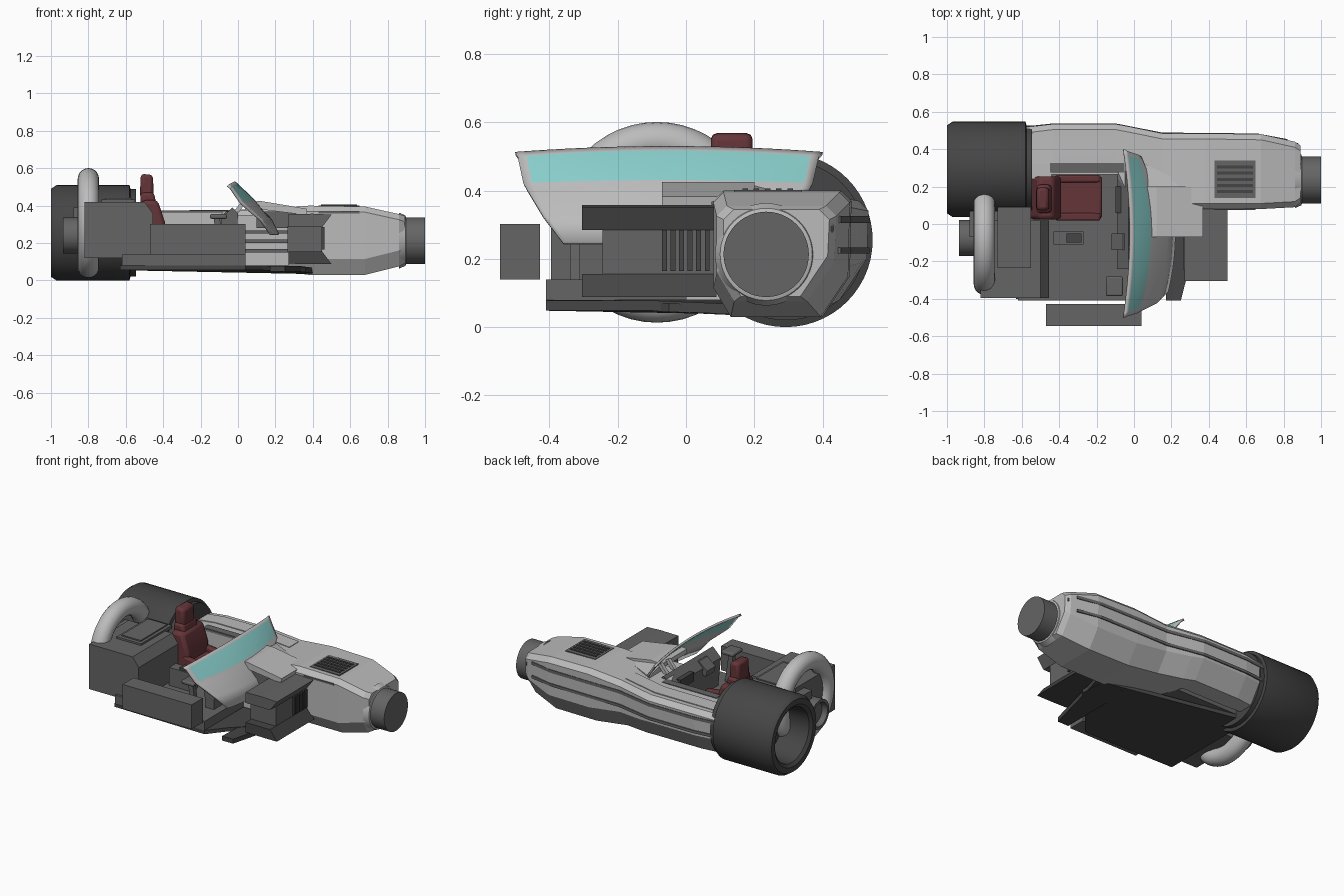
import bpy, bmesh, math

if "Cube" in bpy.data.objects:
    bpy.data.objects.remove(bpy.data.objects["Cube"])


def material(name, rgb):
    m = bpy.data.materials.new(name)
    m.diffuse_color = (*rgb, 1)
    m.use_nodes = True
    m.node_tree.nodes["Principled BSDF"].inputs["Base Color"].default_value = m.diffuse_color
    return m


DARK = material("dark_grey", (0.13, 0.13, 0.13))
BLACK = material("charcoal", (0.06, 0.06, 0.06))
RED = material("dark_red", (0.13, 0.035, 0.04))
GLASS = material("teal_glass", (0.25, 0.62, 0.6))
LIGHT = material("light_grey", (0.5, 0.5, 0.5))


def finish(name, bm, mat, bevel=0, smooth=False):
    bmesh.ops.recalc_face_normals(bm, faces=bm.faces)
    me = bpy.data.meshes.new(name)
    bm.to_mesh(me)
    bm.free()
    ob = bpy.data.objects.new(name, me)
    bpy.context.collection.objects.link(ob)
    me.materials.append(mat)
    if bevel:
        b = ob.modifiers.new("bevel", 'BEVEL')
        b.width, b.segments = bevel, 2
    if smooth:
        bpy.ops.object.select_all(action='DESELECT')
        ob.select_set(True)
        bpy.context.view_layer.objects.active = ob
        bpy.ops.object.shade_smooth_by_angle(angle=math.radians(35))
    return ob


def loft(name, rings, mat, bevel=0, smooth=False):
    """Skin a list of closed point rings and cap both ends."""
    bm = bmesh.new()
    vs = [[bm.verts.new(p) for p in r] for r in rings]
    n = len(vs[0])
    for a, b in zip(vs, vs[1:]):
        for i in range(n):
            bm.faces.new((a[i], a[(i + 1) % n], b[(i + 1) % n], b[i]))
    bm.faces.new(vs[0])
    bm.faces.new(vs[-1])
    return finish(name, bm, mat, bevel, smooth)


def prism(name, pts, y0, y1, mat=DARK, bevel=0):
    """Extrude an xz profile along y."""
    return loft(name, [[(x, y, z) for x, z in pts] for y in (y0, y1)], mat, bevel, bevel > 0)


def box(name, x0, x1, y0, y1, z0, z1, mat=DARK, bevel=0):
    return prism(name, [(x0, z0), (x1, z0), (x1, z1), (x0, z1)], y0, y1, mat, bevel)


def lathe_x(name, prof, cy, cz, mat=DARK, n=48):
    """Turn an (x, radius) profile about an axis along x."""
    rings = [[(x, cy + r * math.cos(2 * math.pi * i / n), cz + r * math.sin(2 * math.pi * i / n))
              for i in range(n)] for x, r in prof]
    return loft(name, rings, mat, 0, True)


def hull_ring(x, y0, y1, z0, z1, c, d):
    """Eight-sided hull section with a tall lower chamfer on the outer side."""
    return [(x, y0 + c, z1), (x, y1 - c, z1), (x, y1, z1 - c), (x, y1 - .005, z0 + d * 1.4),
            (x, y1 - d, z0), (x, y0 + d * .6, z0), (x, y0, z0 + d), (x, y0, z1 - c)]


# Main hull on the +y side, running the full length
hull = [(-.60, .29, .515, .08, .36), (-.43, .28, .535, .08, .37), (-.10, .28, .535, .08, .37),
        (-.02, .10, .52, .07, .373), (.15, .08, .485, .06, .38), (.38, .08, .485, .03, .40),
        (.68, .08, .48, .03, .395), (.86, .09, .44, .075, .355), (.89, .11, .42, .09, .345)]
loft("main_hull", [hull_ring(*s, .03, .085) for s in hull], LIGHT)
# Dark rails following the outer hull side, and a raised top strip
side = [(-.58, .518), (-.43, .534), (-.1, .534), (.15, .485), (.66, .48), (.82, .45)]
for name, z, h in (("upper_side_rail", .305, .02), ("lower_side_rail", .215, .018)):
    loft(name, [[(x, y - .02, z), (x, y + .004, z), (x, y + .004, z + h), (x, y - .02, z + h)]
                for x, y in side], DARK)
loft("top_trim", [[(x, y - .16, z), (x, y - .06, z), (x, y - .06, z + .012), (x, y - .16, z + .012)]
                  for (x, y), z in zip(side[:4], (.353, .363, .364, .372))], LIGHT)
# Hull inner rim beside the cockpit
box("cockpit_side_wall", -.45, -.05, .265, .325, .14, .365, LIGHT)
box("cockpit_side_rim", -.45, -.05, .275, .325, .36, .374, DARK)
box("cockpit_rear_rim", -.57, -.44, .24, .32, .25, .37, LIGHT)
lathe_x("side_pipe", [(.78, .024), (.875, .024), (.88, .018)], .41, .29, DARK, 20)
box("side_pipe_clamp", .82, .84, .385, .435, .25, .31)

# Nose cap and collar
lathe_x("nose_collar", [(.86, .15), (.895, .135), (.90, .12)], .235, .213, LIGHT)
lathe_x("nose_cap", [(.88, .125), (1.0, .125)], .235, .213)

# Rear engine drum with recessed back
lathe_x("engine_drum", [(-.80, .165), (-.985, .18), (-1.0, .2), (-1.0, .235), (-.97, .255),
                        (-.58, .255), (-.575, .235), (-.545, .235), (-.545, .12)], .292, .255, BLACK, 56)

# Rear machinery box with lid and exhaust
prism("rear_box", [(-.82, .12), (-.455, .12), (-.455, .36), (-.50, .42), (-.82, .42)], -.395, .02)
box("rear_box_inner", -.88, -.58, -.07, .07, .16, .39)
box("rear_lid", -.73, -.55, -.235, .09, .41, .432, DARK)
box("rear_lid_panel", -.71, -.57, -.21, .07, .43, .44, DARK)
lathe_x("exhaust", [(-.90, .07), (-.935, .078), (-.935, .097), (-.80, .097)], -.075, .24)

# Large looped pipe
bpy.ops.mesh.primitive_torus_add(major_radius=.237, minor_radius=.057, major_segments=48,
                                 minor_segments=20, location=(-.80, -.085, .307),
                                 rotation=(0, math.pi / 2, 0))
pipe = bpy.context.object
pipe.name = "loop_pipe"
pipe.data.materials.append(LIGHT)
bpy.ops.object.shade_smooth_by_angle(angle=math.radians(40))

# Floor and underside
box("cockpit_floor", -.62, .04, -.41, .30, .08, .14)
loft("underside_plate", [[(-.63, -.40, z), (.04, -.41, z), (.13, -.30, z), (.36, -.05, z - .01),
                          (.36, .14, z - .02), (-.55, .30, z), (-.63, .2, z)] for z in (.055, .08)], BLACK)
box("side_box", -.47, .04, -.545, -.428, .14, .302)
box("hull_inner_wall", -.02, .27, .0, .12, .08, .35, LIGHT)
for i, z in enumerate((.15, .20, .25)):
    box(f"inner_wall_rib_{i}", 0, .27, -.012, .02, z, z + .018)

# Front intake block with flared upper and lower lips
box("intake_core", .265, .45, -.245, .09, .15, .29)
prism("intake_upper_lip", [(.27, .285), (.45, .285), (.50, .352), (.40, .357), (.27, .355)],
      -.305, .085)
prism("intake_lower_lip", [(.27, .155), (.45, .155), (.50, .088), (.40, .088), (.27, .09)], -.305, .09, BLACK)
for i in range(6):
    y = -.07 + i * .025
    box(f"intake_rib_{i}", .44, .462, y, y + .014, .165, .285, BLACK)
loft("lower_blade", [[(.17, -.41, z), (.25, -.41, z), (.33, -.1, z), (.40, .13, z - .01), (.18, .13, z - .01)]
                     for z in (.048, .078)], BLACK)

# Deck panel in front of the windshield
prism("deck_panel", [(.04, .39), (.365, .35), (.37, .383), (.12, .425), (.04, .42)], -.07, .20, LIGHT)
loft("deck_wedge", [[(.04, y, .37), (.365, y2, .37), (.365, y2, z2), (.04, y, z)]
                    for y, y2, z, z2 in ((.199, .15, .42, .383), (.33, .17, .385, .384))], LIGHT)
box("deck_support", .10, .34, -.06, .10, .28, .37)

# Top vent with slats
box("vent_frame", .43, .65, .14, .34, .385, .402, DARK)
for i in range(5):
    y = .165 + i * .033
    box(f"vent_slat_{i}", .445, .635, y, y + .016, .40, .406, BLACK)
box("hull_side_slot", .43, .65, .075, .10, .357, .368)

# Wraparound windshield: teal glass in a pale frame that runs down into a cowl
rows = [(-.50, .40, -.02, .035, .508, .017), (-.492, .388, -.005, .035, .495, .017),
        (-.475, .37, .085, .08, .418, .008), (-.465, .36, .10, .08, .40, .005),
        (-.42, .02, .175, .08, .325, 0), (-.36, -.03, .215, .08, .245, 0)]
bm = bmesh.new()
N = 34
grid = []
for y0, y1, xc, d, z, arch in rows:
    line = []
    for i in range(N + 1):
        u = i / N
        y = y0 + (y1 - y0) * u
        line.append(bm.verts.new((xc - d * ((y + .05) / .45) ** 2, y, z + arch * 4 * u * (1 - u))))
    grid.append(line)
for r in range(len(rows) - 1):
    for i in range(N):
        f = bm.faces.new((grid[r][i], grid[r][i + 1], grid[r + 1][i + 1], grid[r + 1][i]))
        f.material_index = int(r == 1 and 1 <= i < N - 1)
shield = finish("windshield", bm, LIGHT, 0, True)
shield.data.materials.append(GLASS)
mod = shield.modifiers.new("thickness", 'SOLIDIFY')
mod.thickness, mod.offset = .014, 0

# Windshield struts, dashboard and controls
for i, y in enumerate((.12, .20)):
    prism(f"shield_strut_{i}", [(-.03, .36), (.0, .36), (.05, .425), (.03, .435)], y, y + .025, LIGHT)
prism("dashboard", [(-.07, .14), (-.01, .14), (.0, .36), (-.03, .39), (-.09, .33)], -.24, .28)
box("dash_screen", -.10, -.06, .06, .20, .29, .35, BLACK)
prism("dash_arm", [(-.11, .28), (-.03, .31), (-.02, .37), (-.06, .37), (-.12, .32)], -.14, -.05)
box("side_console", -.43, -.27, -.11, -.04, .14, .26)
box("console_panel", -.36, -.28, -.10, -.05, .255, .275, BLACK)
prism("control_stick", [(-.11, .14), (-.07, .14), (-.10, .35), (-.13, .34)], -.34, -.31)
box("control_grip", -.15, -.06, -.385, -.28, .33, .355, DARK, .008)

# Seat
box("seat_cushion", -.42, -.17, .03, .255, .16, .25, RED, .015)
for i, y in enumerate((.018, .222)):
    prism(f"seat_bolster_{i}", [(-.42, .17), (-.18, .17), (-.18, .255), (-.42, .285)], y, y + .04, RED, .01)
prism("seat_back", [(-.53, .18), (-.39, .18), (-.39, .31), (-.43, .43), (-.51, .43), (-.56, .31)],
      .025, .255, RED, .02)
prism("seat_neck", [(-.52, .40), (-.43, .38), (-.45, .47), (-.52, .47)], .06, .21, RED, .015)
prism("headrest", [(-.525, .44), (-.45, .44), (-.455, .565), (-.52, .57)], .073, .195, RED, .018)
